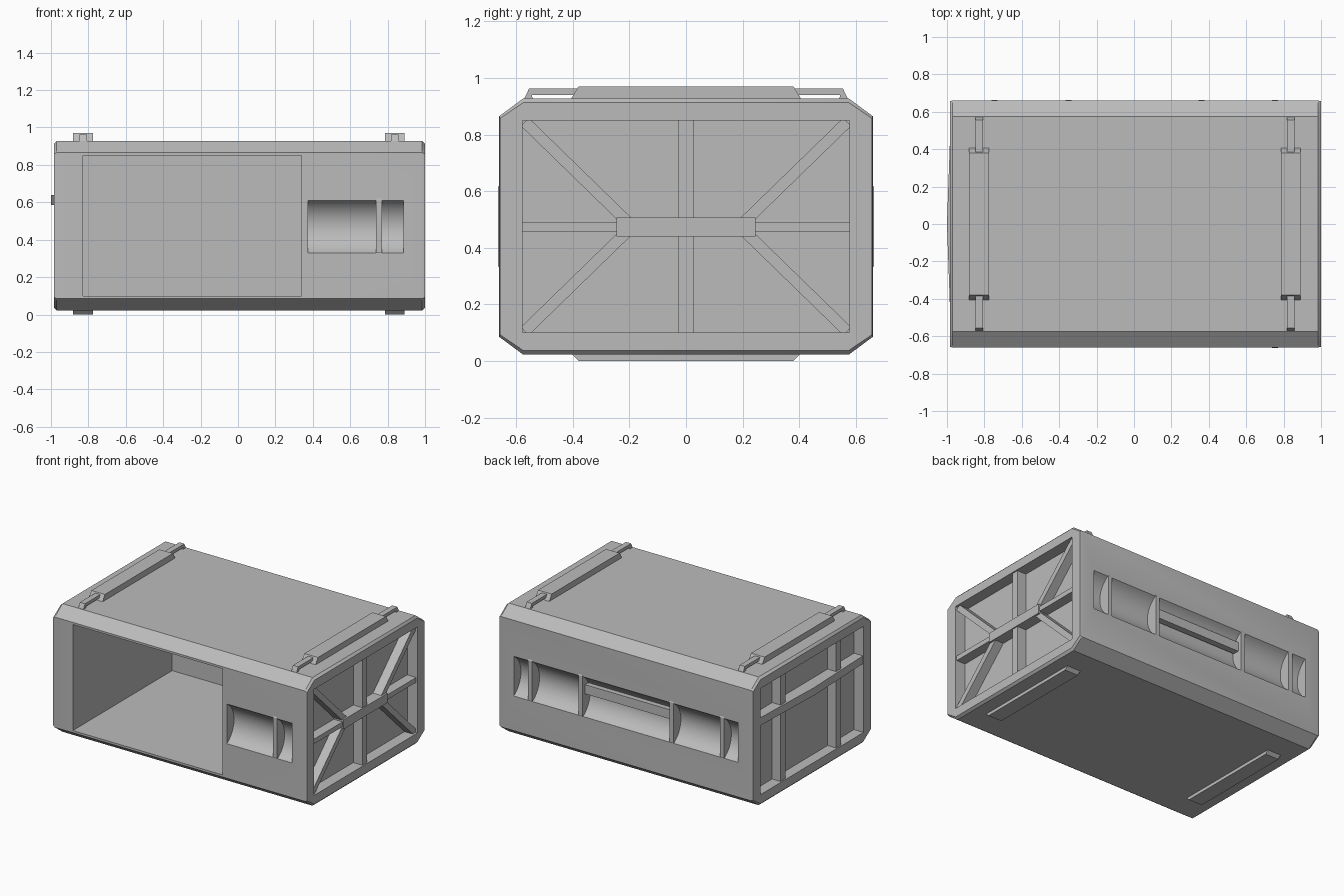
import bpy, bmesh, math
from mathutils import Vector

cube = bpy.data.objects.get("Cube")
if cube:
    bpy.data.objects.remove(cube, do_unlink=True)

grey = bpy.data.materials.new("plain_grey")
grey.use_nodes = True
grey.diffuse_color = (0.5, 0.5, 0.5, 1)
grey.node_tree.nodes["Principled BSDF"].inputs["Base Color"].default_value = (0.5, 0.5, 0.5, 1)


def loft(name, sections):
    """Skin a list of equally long rings of 3D points and cap both ends."""
    bm = bmesh.new()
    rings = [[bm.verts.new(p) for p in ring] for ring in sections]
    n = len(rings[0])
    for a, b in zip(rings, rings[1:]):
        for i in range(n):
            j = (i + 1) % n
            bm.faces.new((a[i], a[j], b[j], b[i]))
    bm.faces.new(rings[0])
    bm.faces.new(rings[-1])
    bmesh.ops.recalc_face_normals(bm, faces=bm.faces)
    mesh = bpy.data.meshes.new(name)
    bm.to_mesh(mesh)
    bm.free()
    mesh.materials.append(grey)
    obj = bpy.data.objects.new(name, mesh)
    bpy.context.collection.objects.link(obj)
    return obj


def prism(name, yz, x0, x1):
    return loft(name, [[(x, y, z) for y, z in yz] for x in (x0, x1)])


def rect(y0, y1, z0, z1):
    return [(y0, z0), (y1, z0), (y1, z1), (y0, z1)]


def strip(p, q, width):
    """Outline of a straight bar between two points in the end plane."""
    p, q = Vector(p), Vector(q)
    d = (q - p).normalized() * width / 2
    side = Vector((-d.y, d.x))
    return [tuple(v) for v in (p + side, q + side, q - side, p - side)]


def cut(target, cutter):
    bpy.context.view_layer.objects.active = target
    mod = target.modifiers.new("cut", 'BOOLEAN')
    mod.operation = 'DIFFERENCE'
    mod.solver = 'EXACT'
    mod.object = cutter
    bpy.ops.object.modifier_apply(modifier=mod.name)
    bpy.data.objects.remove(cutter, do_unlink=True)


# Shell: chamfered octagon with softened ends
MID = 0.475


def octagon(x, inset):
    y1, y2, z1, z2 = 0.575, 0.66 - inset * 0.2, 0.39 - inset * 0.5, 0.453 - inset
    ring = [(y1, z2), (y2, z1), (y2, -z1), (y1, -z2), (-y1, -z2), (-y2, -z1), (-y2, z1), (-y1, z2)]
    return [(x, y, MID + z) for y, z in ring]


shell = loft("shell", [octagon(-0.985, 0.015), octagon(-0.97, 0),
                       octagon(0.985, 0), octagon(1.0, 0.015)])

# Compartment and framed end recesses
cut(shell, prism("compartment_cutter", rect(-0.8, 0.45, 0.1, 0.85), -0.83, 0.34))
cut(shell, prism("right_recess_cutter", rect(-0.577, 0.577, 0.1, 0.85), 0.92, 1.1))
cut(shell, prism("left_recess_cutter", rect(-0.577, 0.577, 0.1, 0.85), -1.1, -0.91))

# Curved hand grooves in front and back
R, DEPTH = 0.163, 0.08


def groove(side):
    cy = side * (0.66 + R - DEPTH)
    steps = [2 * math.pi * i / 48 for i in range(48)]
    return [(cy + R * math.cos(a), 0.47 + R * math.sin(a)) for a in steps]


cut(shell, prism("front_groove_cutter", groove(-1), 0.375, 0.885))
cut(shell, prism("back_groove_cutter", groove(1), -0.87, 0.885))
bpy.ops.object.select_all(action='DESELECT')
shell.select_set(True)
bpy.context.view_layer.objects.active = shell
bpy.ops.object.shade_smooth_by_angle(angle=math.radians(30))


# Fins across the grooves
def fin(name, x, side):
    outline = [(0.56, 0.33), (0.655, 0.32), (0.664, 0.335), (0.664, 0.615), (0.655, 0.63), (0.56, 0.62)]
    prism(name, [(side * y, z) for y, z in outline], x - 0.016, x + 0.016)


fin("front_fin", 0.755, -1)
for i, x in enumerate((-0.745, -0.35, 0.36, 0.755)):
    fin(f"back_fin_{i + 1}", x, 1)
prism("back_grip", rect(0.59, 0.635, 0.48, 0.545), -0.35, 0.36)

# Rails above and below
for label, cx in (("left", 0.838), ("right", -0.828)):
    prism(f"{label}_top_rail", [(-0.41, 0.92), (0.41, 0.92), (0.38, 0.97), (-0.38, 0.97)],
          cx - 0.053, cx + 0.053)
    prism(f"{label}_bottom_rail", [(-0.41, 0.03), (0.41, 0.03), (0.38, 0), (-0.38, 0)],
          cx - 0.053, cx + 0.053)
    for end, s in (("front", -1), ("back", 1)):
        loop = [(0.38, 0.94), (0.545, 0.94), (0.54, 0.92), (0.575, 0.92), (0.555, 0.962), (0.38, 0.962)]
        prism(f"{label}_{end}_rail_loop", [(s * y, z) for y, z in loop], cx - 0.02, cx + 0.02)

# Braced end: hub, cross beams and diagonals
prism("brace_hub", rect(-0.245, 0.245, 0.44, 0.507), 0.91, 0.998)
for i, s in enumerate((-1, 1)):
    prism(f"brace_arm_{i + 1}", strip((s * 0.23, 0.473), (s * 0.585, 0.473), 0.034), 0.91, 0.99)
    prism(f"brace_post_{i + 1}", strip((0, MID), (0, MID + s * 0.385), 0.052), 0.91, 0.99)
    for j, t in enumerate((-1, 1)):
        prism(f"brace_diagonal_{i + 1}_{j + 1}",
              strip((s * 0.2, MID + t * 0.01), (s * 0.57, MID + t * 0.37), 0.04), 0.91, 0.985)

# Plain end: two posts and a slightly bowed crossbar
for i, y in enumerate((-0.31, 0.31)):
    prism(f"end_post_{i + 1}", rect(y - 0.027, y + 0.027, 0.09, 0.86), -0.975, -0.9)
bow = [(-0.9, -0.585), (-0.98, -0.585), (-0.985, -0.42), (-1.0, 0),
       (-0.985, 0.42), (-0.98, 0.585), (-0.9, 0.585)]
loft("end_crossbar", [[(x, y, z) for x, y in bow] for z in (0.585, 0.64)])
